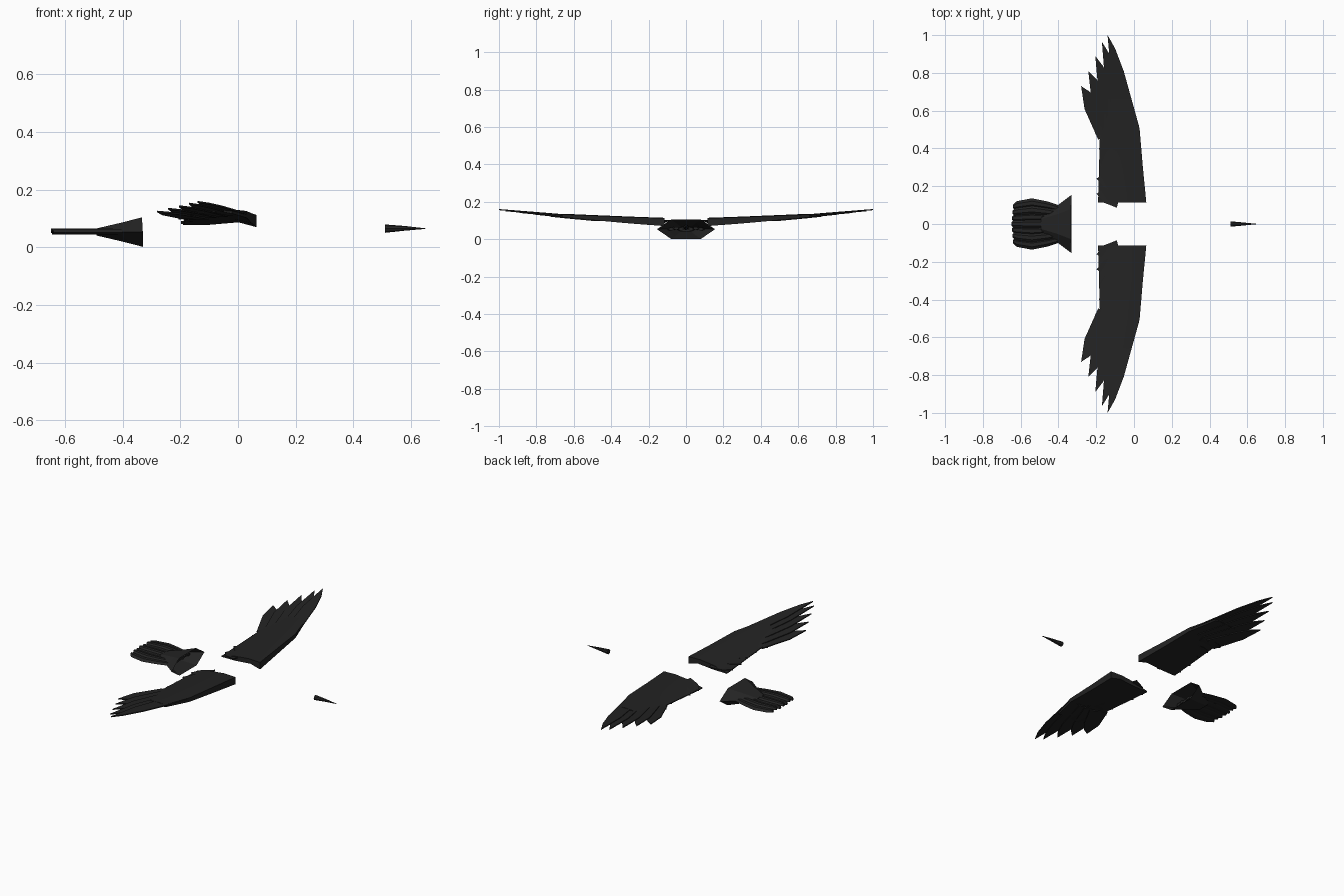
import bpy
from math import pi, cos, sin
from mathutils import Vector

cube = bpy.data.objects.get("Cube")
if cube:
    bpy.data.objects.remove(cube, do_unlink=True)

BLACK = (0.017, 0.017, 0.017, 1)
plumage = bpy.data.materials.new("black_plumage")
plumage.diffuse_color = BLACK
plumage.use_nodes = True
plumage.node_tree.nodes["Principled BSDF"].inputs["Base Color"].default_value = BLACK


def make(name, verts, faces, mirror=False):
    mesh = bpy.data.meshes.new(name)
    mesh.from_pydata(verts, [], faces)
    mesh.materials.append(plumage)
    obj = bpy.data.objects.new(name, mesh)
    bpy.context.collection.objects.link(obj)
    bpy.ops.object.select_all(action="DESELECT")
    obj.select_set(True)
    bpy.context.view_layer.objects.active = obj
    bpy.ops.object.mode_set(mode="EDIT")
    bpy.ops.mesh.select_all(action="SELECT")
    bpy.ops.mesh.normals_make_consistent(inside=False)
    bpy.ops.object.mode_set(mode="OBJECT")
    bpy.ops.object.shade_smooth_by_angle(angle=pi / 6)
    if mirror:
        mod = obj.modifiers.new("mirror", "MIRROR")
        mod.use_axis = (False, True, False)
    return obj


def loft(name, rings, caps, mirror=False):
    """Skin a row of equal rings; caps lists the rings to close."""
    n = len(rings[0])
    verts = [p for ring in rings for p in ring]
    faces = [(r * n + i, r * n + (i + 1) % n, (r + 1) * n + (i + 1) % n, (r + 1) * n + i)
             for r in range(len(rings) - 1) for i in range(n)]
    faces += [[r * n + i for i in range(n)] for r in caps]
    return make(name, verts, faces, mirror)


def feather(name, base, tip, half, thick=0.006):
    """Thin plate with a slanted, pointed end, mirrored to both wings."""
    base, tip = Vector(base), Vector(tip)
    along = tip - base
    across = Vector((along.y, -along.x, 0)).normalized() * half
    outline = [(0, -1), (0.6, -0.8), (1, 0), (0.85, 0.5), (0.6, 0.85), (0, 1)]
    up = Vector((0, 0, thick / 2))
    flat = [base + along * s + across * w for s, w in outline]
    return loft(name, [[p - up for p in flat], [p + up for p in flat]], (0, 1), True)


# Wing panels: span, leading x, trailing x, leading top z, camber drop, thickness
sections = [(0.115, 0.065, -0.19, 0.112, 0.030, 0.042),
            (0.30, 0.047, -0.185, 0.118, 0.025, 0.034),
            (0.50, 0.03, -0.18, 0.126, 0.020, 0.024),
            (0.66, -0.02, -0.16, 0.132, 0.012, 0.015)]
rings = []
for y, lead, trail, top, drop, thick in sections:
    def at(t, z):
        return (lead + (trail - lead) * t, y, z)
    upper = [at(t, top + 0.006 * sin(pi * t) - drop * t ** 2) for t in (0, 0.3, 0.65, 1)]
    lower = [at(1, top - drop - 0.005), at(0.65, top - drop * 0.5 - thick * 0.45),
             at(0.25, top - thick * 0.6), at(0, top - thick)]
    rings.append(upper + lower)
loft("wing_panels", rings, (0, 3), True)

# Primary feathers fanning towards the wing tip
tips = [(-0.28, 0.73, 0.124), (-0.242, 0.81, 0.134), (-0.205, 0.89, 0.143),
        (-0.17, 0.965, 0.152), (-0.14, 1.0, 0.158)]
for i, tip in enumerate(tips):
    t = i / 4
    base = (-0.145 + 0.133 * t, 0.47 + 0.03 * t, 0.100 + 0.017 * t)
    feather(f"primary_feather_{i + 1}", base, tip, 0.05 - 0.008 * t)

# Short secondary feathers along the trailing edge
for i, (y, x) in enumerate([(0.16, -0.198), (0.24, -0.198), (0.32, -0.187),
                            (0.40, -0.187), (0.48, -0.207)]):
    feather(f"secondary_feather_{i + 1}", (-0.08, y - 0.03, 0.097 + 0.02 * y),
            (x, y, 0.076 + 0.05 * y), 0.045)

# Tail root: open six-sided funnel, x, half width, half height
funnel = [(-0.33, 0.155, 0.051), (-0.40, 0.102, 0.033), (-0.49, 0.05, 0.012)]
rings = [[(x - 0.003 * (dz > 0), w * dy, 0.053 + h * dz)
          for dy, dz in ((1, 0), (0.52, 1), (-0.52, 1), (-1, 0), (-0.52, -1), (0.52, -1))]
         for x, w, h in funnel]
loft("tail_root", rings, (2,))

# Tail feathers: ridged blades side by side, bowed outwards, with rounded ends
for i in range(7):
    k = (i - 3) / 3
    z = 0.055 + (0.003 if i % 2 else -0.001)
    end = -0.648 + 0.008 * abs(k)
    stations = [(-0.38, 0.078, 0.016), (-0.46, 0.098, 0.022), (-0.54, 0.111, 0.025),
                (-0.62, 0.099, 0.022), (end + 0.008, 0.094, 0.017), (end, 0.093, 0.009)]
    rings = []
    for x, spread, half in stations:
        y = spread * k
        rings.append([(x, y - half, z - 0.003), (x, y - half * 0.4, z + 0.008),
                      (x, y + half * 0.4, z + 0.008), (x, y + half, z - 0.003),
                      (x, y, z - 0.009)])
    loft(f"tail_feather_{i + 1}", rings, (0, 5))

# Beak: slim cone pointing forwards
rings = [[(x, r * cos(a * pi / 4), z + r * sin(a * pi / 4)) for a in range(8)]
         for x, r, z in ((0.51, 0.0145, 0.065), (0.58, 0.008, 0.066), (0.65, 0.001, 0.065))]
loft("beak", rings, (0, 2))
